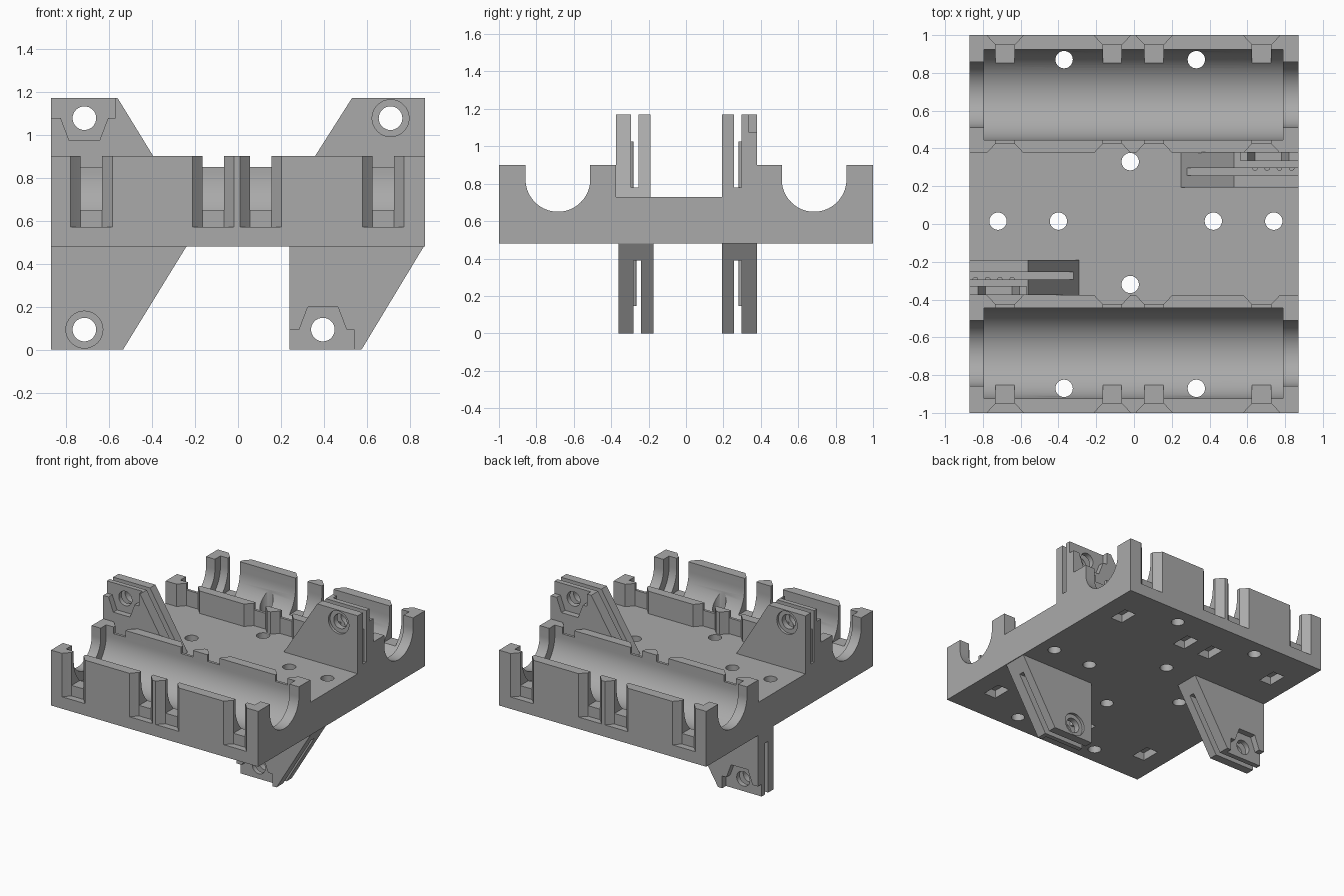
import bpy, bmesh, math

if "Cube" in bpy.data.objects:
    bpy.data.objects.remove(bpy.data.objects["Cube"], do_unlink=True)

grey = bpy.data.materials.new("plain grey")
grey.use_nodes = True
COLOR = (0.4, 0.4, 0.4, 1)
grey.diffuse_color = COLOR
grey.node_tree.nodes["Principled BSDF"].inputs["Base Color"].default_value = COLOR


def prism(name, points, axis, a, b):
    """Extrude a closed 2D outline along one axis, from a to b."""
    place = {"x": lambda p, t: (t, p[0], p[1]),
             "y": lambda p, t: (p[0], t, p[1]),
             "z": lambda p, t: (p[0], p[1], t)}[axis]
    bm = bmesh.new()
    low = [bm.verts.new(place(p, a)) for p in points]
    high = [bm.verts.new(place(p, b)) for p in points]
    bm.faces.new(low)
    bm.faces.new(high)
    n = len(points)
    for i in range(n):
        j = (i + 1) % n
        bm.faces.new((low[i], low[j], high[j], high[i]))
    bmesh.ops.recalc_face_normals(bm, faces=bm.faces)
    mesh = bpy.data.meshes.new(name)
    bm.to_mesh(mesh)
    bm.free()
    mesh.materials.append(grey)
    obj = bpy.data.objects.new(name, mesh)
    bpy.context.scene.collection.objects.link(obj)
    return obj


def rect(u0, u1, v0, v1):
    return [(u0, v0), (u1, v0), (u1, v1), (u0, v1)]


def circle(u, v, r, n=32):
    return [(u + r * math.cos(2 * math.pi * i / n),
             v + r * math.sin(2 * math.pi * i / n)) for i in range(n)]


def trough(y, r, z=0.823, n=40):
    """Open-topped U outline: half circle with straight sides."""
    arc = [(y + r * math.cos(math.pi * i / n), z - r * math.sin(math.pi * i / n))
           for i in range(n + 1)]
    return [(y + r, 1.1)] + arc + [(y - r, 1.1)]


def finish(obj, cutters, additions=()):
    """Apply all cuts and additions, then shade."""
    for tools, operation in ((cutters, "DIFFERENCE"), (additions, "UNION")):
        for tool in tools:
            tool.hide_render = True
            mod = obj.modifiers.new("shape", "BOOLEAN")
            mod.operation = operation
            mod.solver = "EXACT"
            mod.object = tool
    graph = bpy.context.evaluated_depsgraph_get()
    mesh = bpy.data.meshes.new_from_object(obj.evaluated_get(graph))
    obj.modifiers.clear()
    obj.data = mesh
    for tool in list(cutters) + list(additions):
        bpy.data.objects.remove(tool, do_unlink=True)
    mesh.materials.clear()
    mesh.materials.append(grey)
    bpy.ops.object.select_all(action="DESELECT")
    obj.select_set(True)
    bpy.context.view_layer.objects.active = obj
    bpy.ops.object.shade_smooth_by_angle(angle=math.radians(30))


# Base tray: two raised blocks joined by a lower floor
half = [(1, 0.48), (1, 0.9), (0.375, 0.9), (0.375, 0.73)]
outline = half + [(-y, z) for y, z in reversed(half)]
tray = prism("base_tray", outline, "x", -0.87, 0.87)
cuts = []
for s in (-1, 1):
    # Round cell troughs and their narrower end openings
    cuts.append(prism("trough", trough(s * 0.685, 0.24), "x", -0.795, 0.79))
    cuts.append(prism("end_opening", trough(s * 0.685, 0.173), "x", -1, 1))
    for x in (-0.682, -0.115, 0.106, 0.676):
        # Contact notches in the outer and inner walls, with windows
        for face, d, floor, sill in ((1, -1, 0.57, 0.65), (0.375, 1, 0.73, 0.85)):
            steps = ((0.12, -0.02), (0.097, 0), (0.065, 0.035), (0.05, 0.05))
            side = [(w, s * (face + d * t)) for w, t in steps]
            shape = [(x - w, y) for w, y in side] + [(x + w, y) for w, y in reversed(side)]
            cuts.append(prism("notch", shape, "z", floor, 1.1))
            y0, y1 = sorted((s * (face + d * 0.03), s * (face + d * 0.17)))
            cuts.append(prism("window", rect(x - 0.05, x + 0.05, y0, y1), "z", sill, 1.1))
        # Shallow pockets in the underside
        cuts.append(prism("pocket", rect(x - 0.05, x + 0.05, s * 0.69 - 0.075, s * 0.69 + 0.075),
                          "z", 0.4, 0.54))

# Vertical screw and wire holes
holes = [(x, y) for x in (-0.37, 0.33) for y in (-0.87, 0.87)]
holes += [(-0.02, 0.33), (-0.02, -0.32)]
holes += [(x, 0.015) for x in (-0.72, -0.4, 0.42, 0.74)]
for x, y in holes:
    cuts.append(prism("hole", circle(x, y, 0.046), "z", 0.3, 1.2))
finish(tray, cuts)


def bracket(name, shape, s, inner, outer, slot, hx, up, mirror=1):
    """Slotted mounting tab; s is the y side, up is +1 above and -1 below."""
    def span(a, b):
        return sorted((s * a, s * b))
    tip = 1.17 if up > 0 else 0
    hz = tip - up * 0.093
    tab = prism(name, shape, "y", *span(inner, outer))
    cutters = [prism("bolt", circle(hx, hz, 0.055), "y", *span(0, 0.6)),
               prism("washer_seat", circle(hx, hz, 0.086), "y", *span(inner - 0.05, inner + 0.02))]
    # Hexagonal nut recess that opens to the edge of the tab
    nut = [(-0.3, 0.15), (-0.3, 0), (-0.11, 0), (-0.07, -0.105),
           (0.07, -0.105), (0.11, 0), (0.145, 0), (0.145, 0.15)]
    nut = [(hx + mirror * u, hz + up * v) for u, v in nut]
    cutters.append(prism("nut_recess", nut, "y", *span(outer - 0.045, outer + 0.05)))
    # Long slot, open at the tip, with small grip ribs on its outer wall
    z0, z1 = sorted((tip - up * 0.39, tip + up * 0.2))
    y0, y1 = span(*slot)
    cutters.append(prism("slot", rect(-1, 1, y0, y1), "z", z0, z1))
    r0, r1 = sorted((tip - up * 0.395, tip - up * 0.145))
    ribs = []
    for offset in (-0.125, -0.06, 0.005, 0.07):
        ribs.append(prism("rib", circle(hx + mirror * offset, s * slot[1], 0.015, 16), "z", r0, r1))
    # Keep the bolt path clear of the ribs
    for rib in ribs:
        clear = prism("clear", circle(hx, hz, 0.055), "y", *span(0, 0.6))
        finish(rib, [clear])
    finish(tab, cutters, ribs)


# Upper brackets
bracket("front_upper_bracket",
        [(-0.87, 0.73), (-0.29, 0.73), (-0.56, 1.17), (-0.87, 1.17)],
        -1, 0.19, 0.375, (0.255, 0.295), -0.715, 1)
bracket("rear_upper_bracket",
        [(0.87, 0.73), (0.25, 0.73), (0.53, 1.17), (0.87, 1.17)],
        1, 0.193, 0.38, (0.257, 0.297), 0.71, 1, -1)
# Lower legs
bracket("front_lower_leg",
        [(0.24, 0.48), (0.865, 0.48), (0.575, 0), (0.24, 0)],
        -1, 0.175, 0.36, (0.24, 0.28), 0.395, -1)
bracket("rear_lower_leg",
        [(-0.87, 0.48), (-0.24, 0.48), (-0.535, 0), (-0.87, 0)],
        1, 0.193, 0.38, (0.257, 0.297), -0.715, -1)
